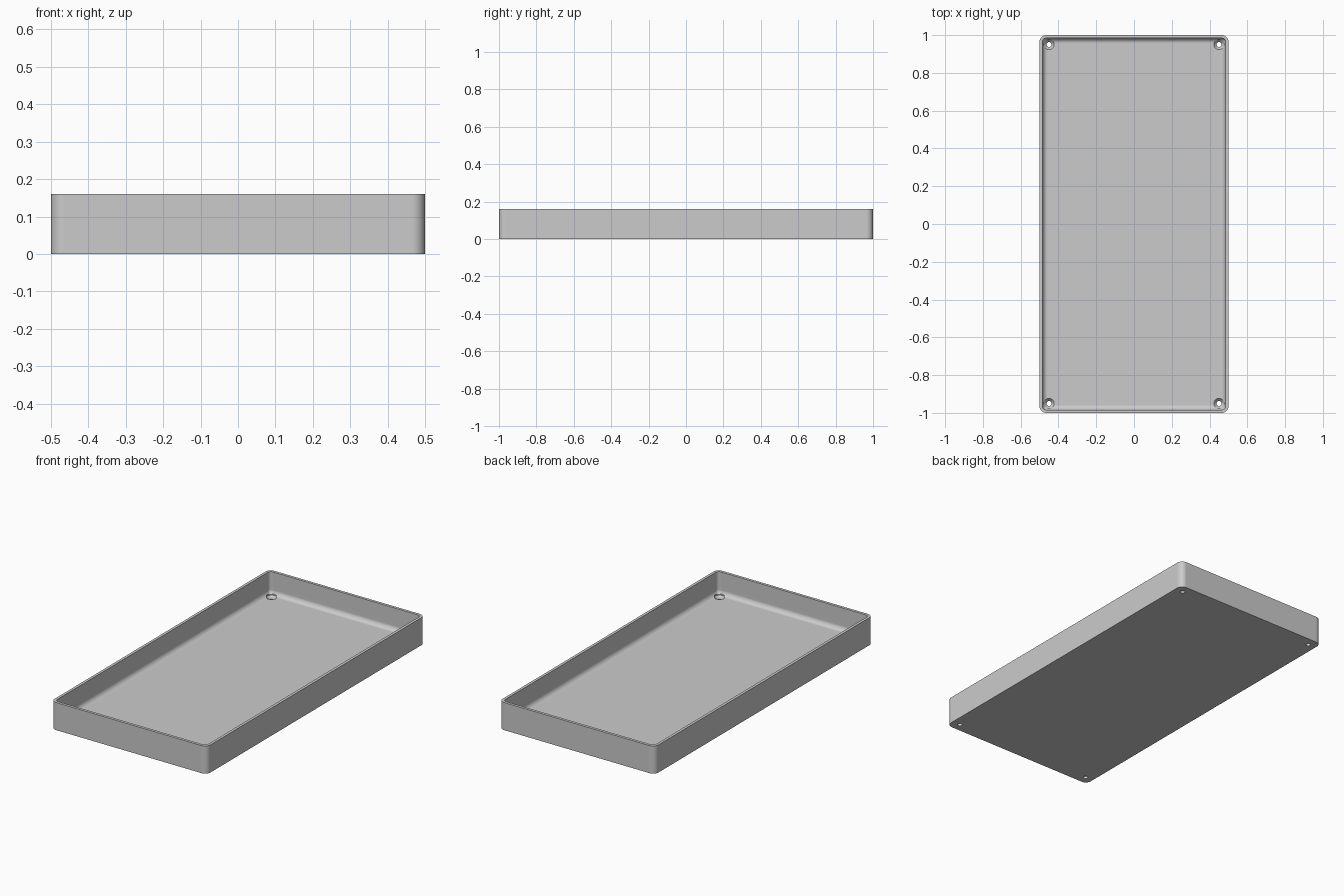
import bpy, bmesh, math

if "Cube" in bpy.data.objects:
    bpy.data.objects.remove(bpy.data.objects["Cube"], do_unlink=True)

HALF_X, HALF_Y, HEIGHT = 0.5, 1.0, 0.16
WALL, FLOOR, FILLET, CORNER = 0.016, 0.03, 0.027, 0.035
HOLE_INSET = 0.05

grey = bpy.data.materials.new("plain grey")
grey.use_nodes = True
colour = (0.6, 0.6, 0.6, 1)
grey.diffuse_color = colour
grey.node_tree.nodes["Principled BSDF"].inputs["Base Color"].default_value = colour


def make_object(name, bm):
    bmesh.ops.recalc_face_normals(bm, faces=bm.faces)
    mesh = bpy.data.meshes.new(name)
    bm.to_mesh(mesh)
    bm.free()
    mesh.materials.append(grey)
    obj = bpy.data.objects.new(name, mesh)
    bpy.context.collection.objects.link(obj)
    return obj


def rounded_ring(bm, inset, z, steps=8):
    """Rounded rectangle, moved inward from the outer outline."""
    r = max(CORNER - inset, 0.004)
    cx, cy = HALF_X - inset - r, HALF_Y - inset - r
    ring = []
    for quarter, (sx, sy) in enumerate([(1, 1), (-1, 1), (-1, -1), (1, -1)]):
        for i in range(steps + 1):
            a = (quarter + i / steps) * math.pi / 2
            ring.append(bm.verts.new((sx * cx + r * math.cos(a),
                                      sy * cy + r * math.sin(a), z)))
    return ring


def circle_ring(bm, x, y, r, z, steps=32):
    return [bm.verts.new((x + r * math.cos(math.tau * i / steps),
                          y + r * math.sin(math.tau * i / steps), z))
            for i in range(steps)]


def loft(bm, rings):
    """Skin consecutive rings and close both ends."""
    for a, b in zip(rings, rings[1:]):
        for i in range(len(a)):
            j = (i + 1) % len(a)
            bm.faces.new((a[i], a[j], b[j], b[i]))
    bm.faces.new(rings[0][::-1])
    bm.faces.new(rings[-1])


# Tray shell: outer wall, flat rim, inner wall, rounded foot, floor
profile = [(0, 0), (0, HEIGHT), (WALL, HEIGHT)]
for i in range(9):
    a = i / 8 * math.pi / 2
    profile.append((WALL + FILLET * (1 - math.cos(a)),
                    FLOOR + FILLET * (1 - math.sin(a))))
bm = bmesh.new()
loft(bm, [rounded_ring(bm, d, z) for d, z in profile])
tray = make_object("tray", bm)

# Countersunk screw holes in the four corners
bm = bmesh.new()
for sx in (-1, 1):
    for sy in (-1, 1):
        x, y = sx * (HALF_X - HOLE_INSET), sy * (HALF_Y - HOLE_INSET)
        loft(bm, [circle_ring(bm, x, y, r, z) for r, z in
                  [(0.013, -0.02), (0.013, 0.014), (0.027, FLOOR), (0.027, 0.08)]])
cutter = make_object("screw_hole_cutter", bm)
cutter.hide_render = True

cut = tray.modifiers.new("screw holes", "BOOLEAN")
cut.operation = "DIFFERENCE"
cut.solver = "EXACT"
cut.object = cutter

bpy.ops.object.select_all(action="DESELECT")
tray.select_set(True)
bpy.context.view_layer.objects.active = tray
bpy.ops.object.modifier_apply(modifier=cut.name)
bpy.data.objects.remove(cutter, do_unlink=True)

# Smooth curves, crisp edges, flat large faces
bpy.ops.object.shade_smooth_by_angle(angle=math.radians(30))
weighted = tray.modifiers.new("flat large faces", "WEIGHTED_NORMAL")
weighted.keep_sharp = True
